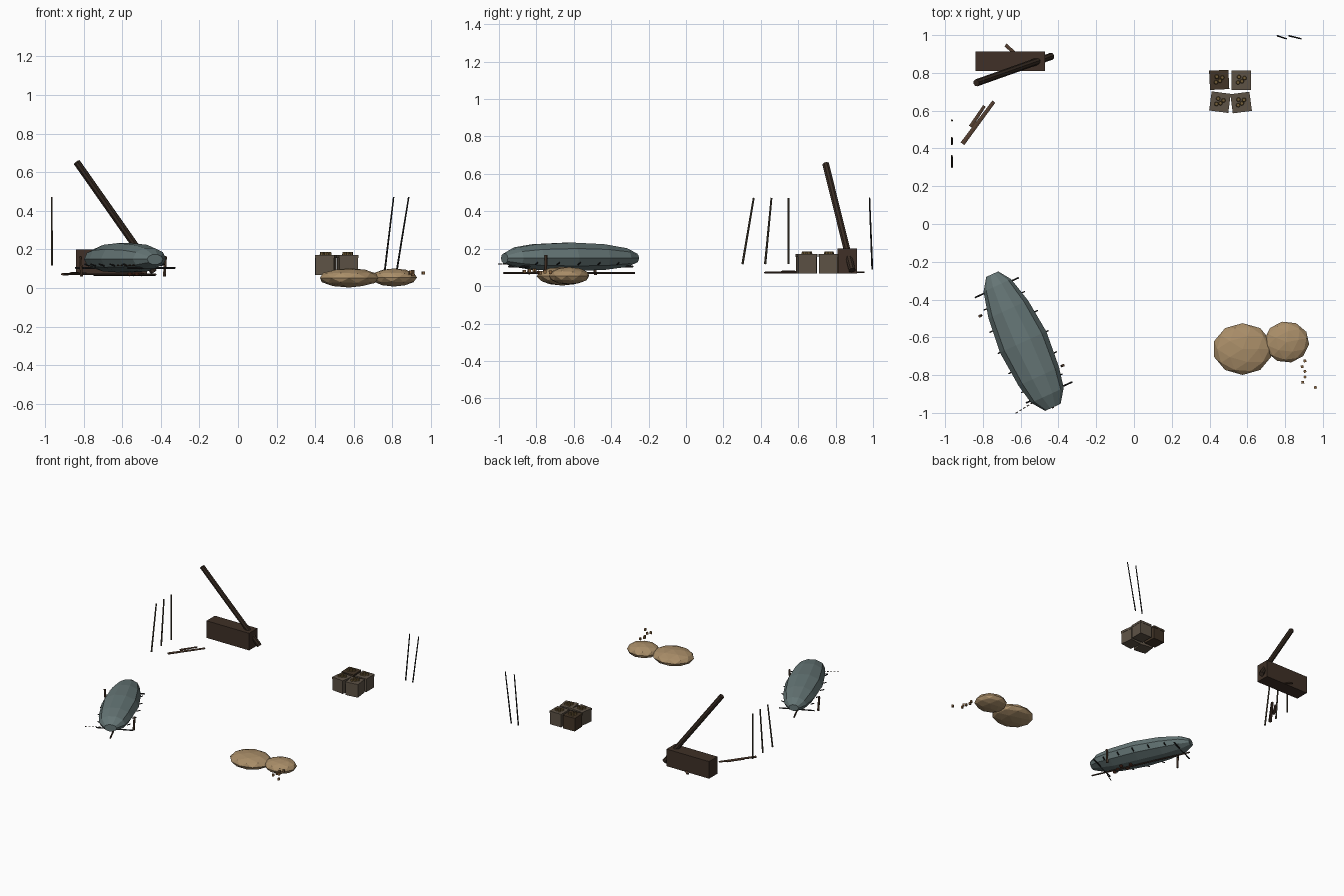
import bpy, bmesh, math, random
from mathutils import Vector, Matrix

if "Cube" in bpy.data.objects:
    bpy.data.objects.remove(bpy.data.objects["Cube"])

random.seed(4)


def mat(name, rgb):
    m = bpy.data.materials.new(name)
    m.diffuse_color = (*rgb, 1)
    m.use_nodes = True
    m.node_tree.nodes["Principled BSDF"].inputs["Base Color"].default_value = m.diffuse_color
    return m


HIDE = mat("hide", (0.13, 0.18, 0.18))
SAND = mat("sand", (0.40, 0.27, 0.14))
GRAIN = mat("grain", (0.25, 0.13, 0.05))
WOOD = mat("dark_wood", (0.05, 0.03, 0.02))
LOG = mat("log", (0.04, 0.025, 0.017))
PLANK = mat("plank", (0.09, 0.05, 0.03))
REED = mat("reed", (0.07, 0.055, 0.035))
IRON = mat("black_stick", (0.02, 0.02, 0.02))
RUST = mat("rust", (0.10, 0.03, 0.015))
CRATE = mat("crate", (0.11, 0.085, 0.06))
CRATE_DARK = mat("crate_dark", (0.055, 0.035, 0.02))
FRUIT = mat("fruit", (0.17, 0.11, 0.04))


def finish(bm, name, material):
    bmesh.ops.recalc_face_normals(bm, faces=bm.faces)
    me = bpy.data.meshes.new(name)
    bm.to_mesh(me)
    bm.free()
    me.materials.append(material)
    ob = bpy.data.objects.new(name, me)
    bpy.context.collection.objects.link(ob)
    return ob


def box(name, centre, size, material, turn=0):
    bm = bmesh.new()
    m = Matrix.Translation(centre) @ Matrix.Rotation(turn, 4, 'Z') @ Matrix.Diagonal((*size, 1))
    bmesh.ops.create_cube(bm, size=1, matrix=m)
    return finish(bm, name, material)


def stick(name, a, b, r, material, sides=6, r2=None, flat=1):
    a, b = Vector(a), Vector(b)
    d = b - a
    m = (Matrix.Translation((a + b) / 2) @ Matrix.Diagonal((1, 1, flat, 1)).to_4x4()
         @ d.to_track_quat('Z', 'Y').to_matrix().to_4x4())
    bm = bmesh.new()
    bmesh.ops.create_cone(bm, cap_ends=True, segments=sides, radius1=r,
                          radius2=r if r2 is None else r2, depth=d.length, matrix=m)
    return finish(bm, name, material)


def blob(name, centre, size, material, sub=2, turn=0):
    bm = bmesh.new()
    m = Matrix.Translation(centre) @ Matrix.Diagonal((*size, 1)) @ Matrix.Rotation(turn, 4, 'Z')
    bmesh.ops.create_icosphere(bm, subdivisions=sub, radius=1, matrix=m)
    return finish(bm, name, material)


# Covered boat: local frame along its length (s), across (w), and height (z)
def boat(s, w, z):
    return Vector((-0.587 + 0.414 * s + 0.91 * w, -0.625 - 0.91 * s + 0.414 * w, z))


stations = [  # s, half width, bottom, top
    (-0.395, 0.035, 0.125, 0.175), (-0.33, 0.08, 0.10, 0.205), (-0.19, 0.115, 0.083, 0.228),
    (0.0, 0.135, 0.078, 0.237), (0.2, 0.118, 0.083, 0.228), (0.31, 0.095, 0.10, 0.21),
    (0.38, 0.045, 0.12, 0.175)]
N = 10
bm = bmesh.new()
rings = []
for s, w, lo, hi in stations:
    ring = []
    for i in range(N):
        a = math.tau * i / N
        h = (hi - 0.15) if math.sin(a) > 0 else (0.15 - lo)
        ring.append(bm.verts.new(boat(s, w * math.cos(a), 0.15 + h * math.sin(a))))
    rings.append(ring)
for p, q in zip(rings, rings[1:]):
    for i in range(N):
        j = (i + 1) % N
        bm.faces.new((p[i], p[j], q[j], q[i]))
bm.faces.new(rings[0])
bm.faces.new(rings[-1])
finish(bm, "boat_cover", HIDE)

# Rack under the boat: keel pole, cross bars, posts and side pegs
stick("keel_pole", boat(-0.385, 0, 0.07), boat(0.385, 0, 0.07), 0.006, WOOD)
stick("cross_bar_back", boat(-0.32, -0.135, 0.105), boat(-0.32, 0.12, 0.105), 0.005, IRON)
stick("cross_bar_front", boat(0.30, -0.12, 0.105), boat(0.30, 0.15, 0.105), 0.005, IRON)
for s, w in ((-0.22, -0.145), (0.2, 0.135)):
    stick("rack_post", boat(s, w, 0.06), boat(s, w * 1.05, 0.165), 0.008, PLANK)
for s in (-0.24, -0.12, 0.0, 0.12, 0.24):
    for side in (-1, 1):
        w = side * (0.137 - 0.45 * s * s)
        stick("side_peg", boat(s, w * 0.85, 0.115), boat(s, w * 1.07, 0.125), 0.004, IRON)
for s, w in ((0.07, 0.02), (0.11, -0.02), (0.14, 0.03), (0.18, 0.0), (0.22, -0.03)):
    blob("rust_stone", boat(s, w, 0.072), (0.016, 0.014, 0.011), RUST, 1)

# Loose cord at the boat's front end
for i in range(5):
    t = i / 4
    p = Vector((-0.535 - 0.08 * t, -0.945 - 0.05 * t, 0.118))
    stick("cord_piece", p, p + Vector((-0.012, -0.007, 0)), 0.003, WOOD)

# Sand heaps and grains
blob("sand_heap_large", (0.575, -0.662, 0.053), (0.158, 0.137, 0.05), SAND)
blob("sand_heap_small", (0.808, -0.625, 0.055), (0.12, 0.11, 0.047), SAND, turn=0.2)
for x, y in ((0.905, -0.725), (0.89, -0.755), (0.905, -0.78), (0.905, -0.81),
             (0.893, -0.838), (0.96, -0.865)):
    box("grain", (x, y, 0.078 + random.uniform(-0.008, 0.008)), (0.014, 0.014, 0.017),
        GRAIN, random.random())

# Four crates with fruit on top
for x, y, turn in ((0.451, 0.763, 0.05), (0.568, 0.761, 0.0), (0.455, 0.645, -0.13), (0.567, 0.643, 0.13)):
    m = CRATE_DARK if x < 0.5 and y > 0.7 else CRATE
    box("crate_body", (x, y, 0.112), (0.098, 0.098, 0.09), m, turn)
    box("crate_lid", (x, y, 0.163), (0.102, 0.102, 0.016), m, turn)
    for i in range(4):
        a = turn + 0.6 + i * 1.57
        r = 0.006 if i == 3 else 0.021
        c = (x + r * math.cos(a), y + r * math.sin(a), 0.169)
        stick("fruit", c, (c[0], c[1], 0.186), 0.012, FRUIT, 8, 0.009)

# Chest with leaning log
box("chest", (-0.655, 0.861, 0.134), (0.37, 0.104, 0.134), WOOD)
stick("leaning_log", (-0.835, 0.747, 0.652), (-0.437, 0.888, 0.085), 0.019, LOG, 8)

# Loose planks on the ground
stick("plank_long", (-0.908, 0.425, 0.072), (-0.742, 0.648, 0.072), 0.014, PLANK, 6, 0.011, 0.4)
stick("plank_short", (-0.865, 0.515, 0.078), (-0.792, 0.625, 0.078), 0.012, PLANK, 6, 0.009, 0.4)
stick("plank_behind", (-0.68, 0.948, 0.074), (-0.55, 0.83, 0.074), 0.011, PLANK, 6, 0.009, 0.4)

# Upright reeds, left and right
for y0, y1 in ((0.302, 0.362), (0.423, 0.457), (0.548, 0.548)):
    stick("reed_left", (-0.964, y0, 0.117), (-0.964, y1, 0.472), 0.006, REED, 6, 0.005)
for x0, x1 in ((0.76, 0.806), (0.822, 0.884)):
    stick("reed_right", (x0, 0.996, 0.09), (x1, 0.981, 0.472), 0.005, IRON, 6, 0.004)
